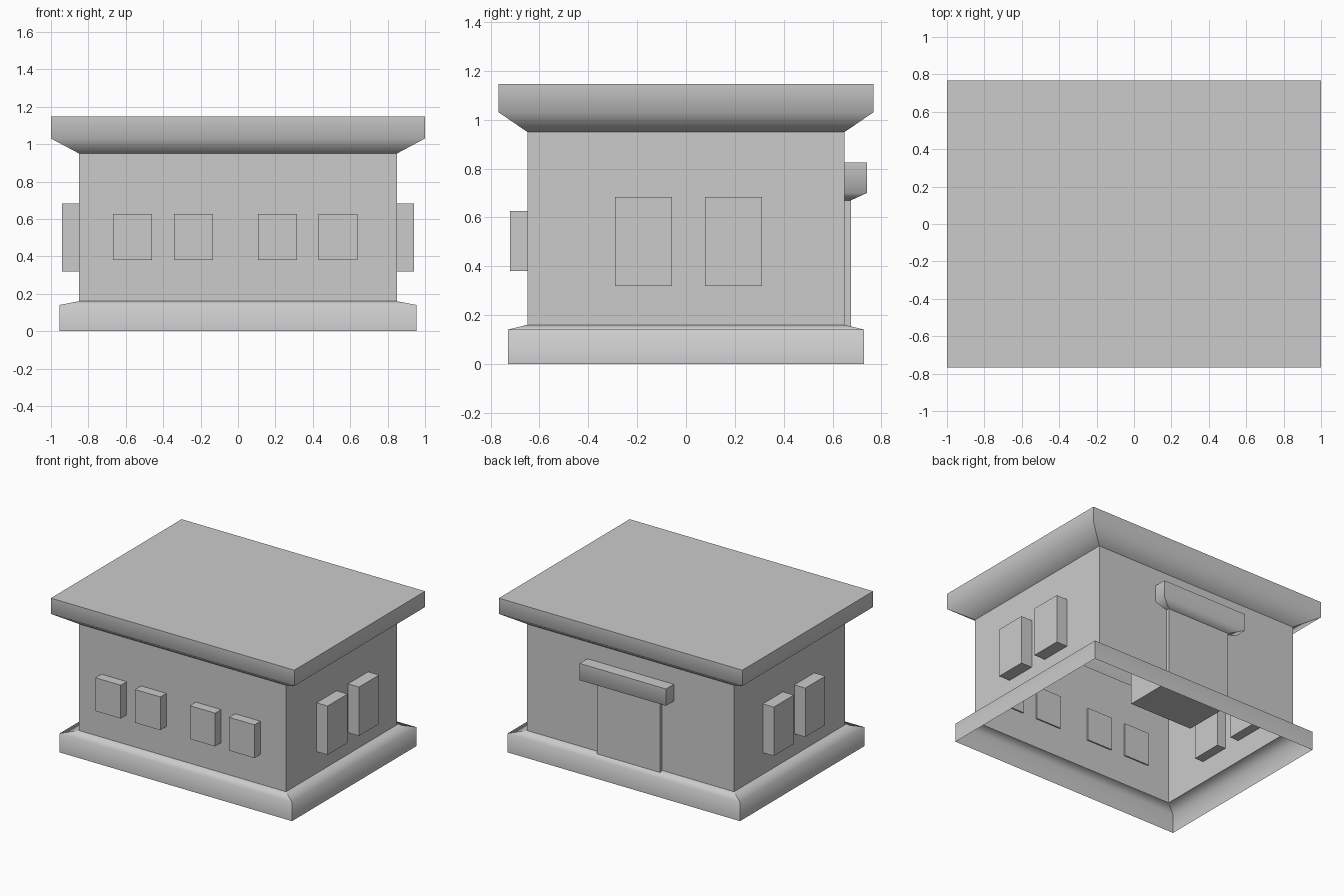
import bpy, bmesh

if "Cube" in bpy.data.objects:
    bpy.data.objects.remove(bpy.data.objects["Cube"])


def loft(name, rings, y_mid=0.0, top=False, bottom=False):
    """Stack of rectangles (half_x, half_y, z), smooth vertically, crisp at the corners."""
    bm = bmesh.new()
    loops = [[bm.verts.new((sx * hx, y_mid + sy * hy, z))
              for sx, sy in ((-1, -1), (1, -1), (1, 1), (-1, 1))]
             for hx, hy, z in rings]
    for lo, hi in zip(loops, loops[1:]):
        for i in range(4):
            j = (i + 1) % 4
            f = bm.faces.new((lo[i], lo[j], hi[j], hi[i]))
            f.smooth = True
            bm.edges.get((lo[i], hi[i])).smooth = False
    if top:
        bm.faces.new(loops[-1])
    if bottom:
        bm.faces.new(loops[0][::-1])
    for loop, capped in ((loops[0], bottom), (loops[-1], top)):
        if capped:
            for i in range(4):
                bm.edges.get((loop[i], loop[(i + 1) % 4])).smooth = False
    me = bpy.data.meshes.new(name)
    bm.to_mesh(me)
    bm.free()
    ob = bpy.data.objects.new(name, me)
    bpy.context.collection.objects.link(ob)
    return ob


def box(name, x0, x1, y0, y1, z0, z1):
    bpy.ops.mesh.primitive_cube_add(
        size=1, location=((x0 + x1) / 2, (y0 + y1) / 2, (z0 + z1) / 2))
    ob = bpy.context.object
    ob.name = name
    ob.scale = (x1 - x0, y1 - y0, z1 - z0)


W, D = 0.85, 0.65  # wall half sizes

# Hollow shell: open plinth, walls, flared roof
loft("plinth", [(0.955, 0.73, 0), (0.955, 0.73, 0.14), (W, D, 0.16)])
loft("walls", [(W, D, 0.16), (W, D, 0.95)])
loft("roof", [(W, D, 0.95), (1, 0.767, 1.03), (1, 0.767, 1.147)], top=True)

# Door block with flared canopy at the back
DOOR_Y = 0.478
loft("door", [(0.26, 0.197, 0.105), (0.26, 0.197, 0.67)], DOOR_Y, bottom=True)
loft("door_canopy", [(0.26, 0.197, 0.67), (0.355, 0.263, 0.70),
                     (0.355, 0.263, 0.825)], DOOR_Y, top=True)

# Four front windows
for x in (-0.563, -0.238, 0.212, 0.535):
    box("front_window", x - 0.104, x + 0.104, -0.72, -0.64, 0.38, 0.627)

# Two windows on each side
for s in (-1, 1):
    for y in (-0.174, 0.195):
        xs = sorted((s * 0.78, s * 0.94))
        box("side_window", *xs, y - 0.117, y + 0.117, 0.32, 0.683)
